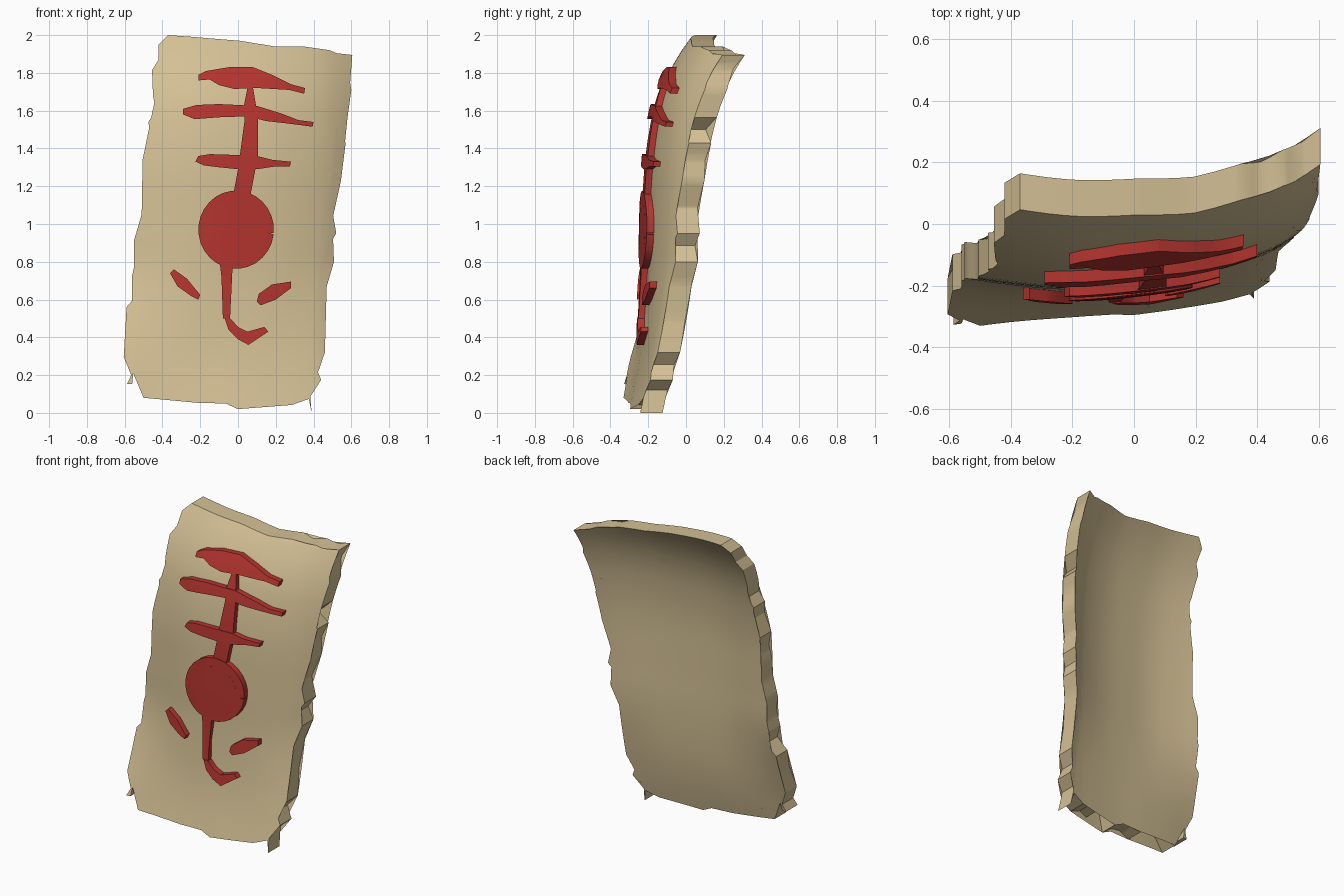
import bpy, bmesh, math
from mathutils import Vector

cube = bpy.data.objects.get("Cube")
if cube:
    bpy.data.objects.remove(cube, do_unlink=True)


def material(name, rgb):
    m = bpy.data.materials.new(name)
    m.use_nodes = True
    m.diffuse_color = (*rgb, 1)
    bsdf = m.node_tree.nodes["Principled BSDF"]
    bsdf.inputs["Base Color"].default_value = (*rgb, 1)
    bsdf.inputs["Roughness"].default_value = 0.8
    return m


PARCHMENT = material("parchment tan", (0.66, 0.53, 0.30))
INK = material("ink red", (0.46, 0.035, 0.028))


def spline(points, t):
    """Smooth curve through (t, value) points, clamped at its ends."""
    t = min(max(t, points[0][0]), points[-1][0])
    i = 0
    while i < len(points) - 2 and t > points[i + 1][0]:
        i += 1

    def slope(k):
        a, b = points[max(k - 1, 0)], points[min(k + 1, len(points) - 1)]
        return (b[1] - a[1]) / (b[0] - a[0])
    (t0, v0), (t1, v1) = points[i], points[i + 1]
    w = t1 - t0
    u = (t - t0) / w
    return ((2*u**3 - 3*u**2 + 1) * v0 + (u**3 - 2*u**2 + u) * w * slope(i)
            + (3*u**2 - 2*u**3) * v1 + (u**3 - u**2) * w * slope(i + 1))


# Curl of the sheet: lengthwise, then across its upper and lower parts
LENGTH = [(0, -.30), (.2, -.255), (.4, -.225), (.7, -.203), (1, -.197), (1.33, -.185),
          (1.6, -.145), (1.77, -.09), (1.9, -.02), (2, .05)]
UPPER = [(-.6, .03), (-.4, 0), (-.2, -.015), (0, 0), (.2, .03), (.4, .09), (.5, .14), (.61, .22)]
LOWER = [(-.6, -.065), (-.4, -.035), (-.2, -.015), (0, 0), (.2, .025), (.4, .06), (.5, .095)]


def sheet_y(x, z):
    k = min(max((z - 0.15) / 0.7, 0), 1)
    k = k * k * (3 - 2 * k)
    return spline(LENGTH, z) + k * spline(UPPER, x) + (1 - k) * spline(LOWER, x)


def curved_plate(name, outline, front, back, mat, step=0.08):
    """Flat outline in x and z, cut into a grid, thickened and bent along the sheet."""
    bm = bmesh.new()
    bm.faces.new([bm.verts.new((x, 0, z)) for x, z in outline])
    bmesh.ops.triangulate(bm, faces=bm.faces[:])
    for axis, lo, hi in ((0, -0.64, 0.64), (2, 0.0, 2.0)):
        for i in range(1, int((hi - lo) / step)):
            co, no = Vector((0, 0, 0)), Vector((0, 0, 0))
            co[axis], no[axis] = lo + i * step + 0.0013, 1
            bmesh.ops.bisect_plane(bm, geom=bm.verts[:] + bm.edges[:] + bm.faces[:],
                                   plane_co=co, plane_no=no, dist=1e-5)
    ext = bmesh.ops.extrude_face_region(bm, geom=bm.faces[:], use_keep_orig=True)
    back_verts = {e for e in ext["geom"] if isinstance(e, bmesh.types.BMVert)}
    for v in bm.verts:
        v.co.y = sheet_y(v.co.x, v.co.z) + (back if v in back_verts else front)
    bmesh.ops.recalc_face_normals(bm, faces=bm.faces[:])
    me = bpy.data.meshes.new(name)
    bm.to_mesh(me)
    bm.free()
    me.materials.append(mat)
    ob = bpy.data.objects.new(name, me)
    bpy.context.collection.objects.link(ob)
    bpy.ops.object.select_all(action='DESELECT')
    ob.select_set(True)
    bpy.context.view_layer.objects.active = ob
    bpy.ops.object.shade_smooth_by_angle(angle=math.radians(30))
    return ob


# Torn sheet
left_edge = [(-.37, 2), (-.42, 1.95), (-.42, 1.87), (-.455, 1.815), (-.45, 1.68), (-.435, 1.6),
             (-.475, 1.54), (-.46, 1.455), (-.505, 1.34), (-.48, 1.245), (-.505, 1.15),
             (-.51, 1.05), (-.55, .915), (-.535, .835), (-.56, .73), (-.525, .635),
             (-.59, .56), (-.58, .44), (-.605, .295), (-.565, .2), (-.587, .153)]
bottom_edge = [(-.56, .153), (-.555, .21), (-.5, .08), (-.42, .143), (-.345, .185), (-.275, .153),
               (-.21, .053), (-.13, .08), (-.065, .068), (0, .02), (.085, .195), (.148, .058),
               (.21, .074), (.285, .042), (.375, .074), (.39, 0)]
right_edge = [(.38, .12), (.44, .175), (.407, .255), (.46, .32), (.45, .49), (.47, .69),
              (.508, .8), (.48, .885), (.52, .95), (.497, 1.085), (.545, 1.23), (.54, 1.34),
              (.57, 1.43), (.515, 1.5), (.58, 1.565), (.6, 1.71), (.58, 1.825), (.605, 1.895)]
top_edge = [(.545, 1.895), (.485, 1.92), (.41, 1.915), (.345, 1.94), (.195, 1.94),
            (.01, 1.97), (-.175, 1.985), (-.23, 1.99)]
curved_plate("torn_sheet", left_edge + bottom_edge + right_edge + top_edge,
             0, 0.118, PARCHMENT, 0.06)

# Raised brush strokes
strokes = {
    "upper_bar": [(-.21, 1.76), (-.21, 1.79), (-.17, 1.81), (-.05, 1.83), (.08, 1.83), (.18, 1.79),
                  (.28, 1.74), (.355, 1.72), (.35, 1.69), (.27, 1.71), (.1, 1.72), (-.02, 1.715),
                  (-.1, 1.735), (-.15, 1.765)],
    "middle_bar": [(-.29, 1.58), (-.29, 1.61), (-.22, 1.63), (-.1, 1.635), (.1, 1.625),
                   (.23, 1.585), (.32, 1.55), (.4, 1.54), (.395, 1.515), (.28, 1.53),
                   (.15, 1.545), (.05, 1.57), (-.1, 1.565), (-.23, 1.555)],
    "lower_bar": [(-.225, 1.33), (-.21, 1.36), (-.15, 1.37), (0, 1.365), (.1, 1.36), (.18, 1.34),
                  (.28, 1.33), (.275, 1.305), (.2, 1.305), (.1, 1.29), (0, 1.29), (-.1, 1.3),
                  (-.18, 1.31)],
    "right_dash": [(-.36, .74), (-.34, .76), (-.27, .71), (-.2, .625), (-.21, .6), (-.25, .62),
                   (-.32, .67)],
    "left_dash": [(.1, .59), (.11, .63), (.18, .68), (.28, .695), (.28, .66), (.2, .6),
                  (.12, .57)],
    "tail_hook": [(-.07, .5), (-.04, .5), (0, .455), (.05, .43), (.14, .455), (.16, .43),
                  (.055, .36), (0, .39), (-.05, .44)],
}
# Ring with a narrow slit where the stroke meets itself
angles = [math.radians(-5 + 358 * i / 28) for i in range(29)]
strokes["ring"] = ([(-.01 + .2 * math.cos(a), .97 + .207 * math.sin(a)) for a in angles]
                   + [(-.01 + .148 * math.cos(a), .97 + .148 * math.sin(a))
                      for a in reversed(angles)])
for name, outline in strokes.items():
    curved_plate(name, outline, -0.037, 0.01, INK)

stem = [(.05, 1.72), (.08, 1.72), (.095, 1.63), (.105, 1.6), (.105, 1.36), (.09, 1.28), (.06, 1.12),
        (.03, 1), (-.01, .85), (-.03, .75), (-.045, .62), (-.042, .5), (-.08, .5), (-.075, .62),
        (-.095, .78), (-.092, .85), (-.06, 1), (-.028, 1.14), (0, 1.29), (.015, 1.36),
        (.035, 1.55), (.03, 1.62)]
curved_plate("stem", stem, -0.033, 0.01, INK)
